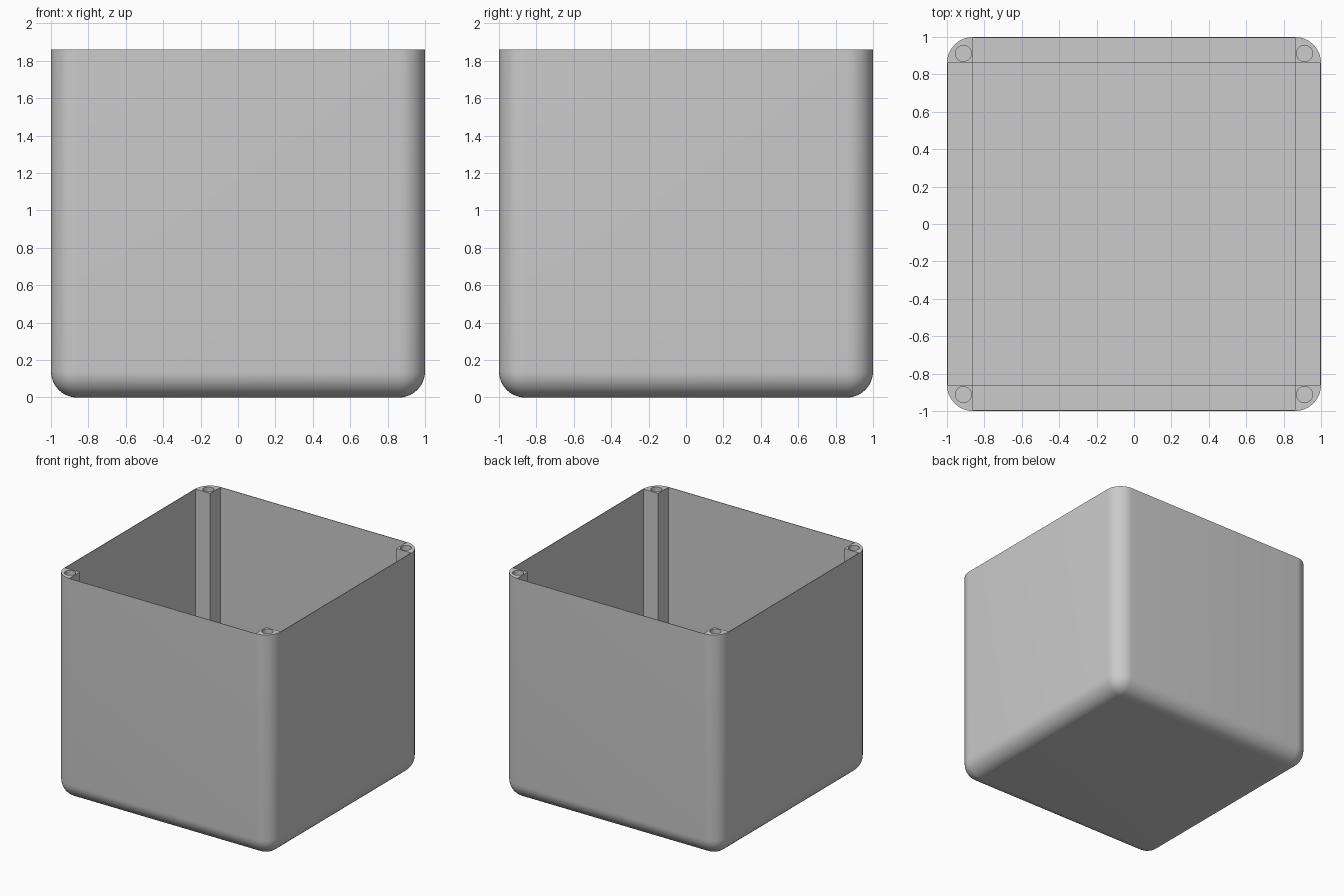
import bpy, bmesh, math
from mathutils import Matrix, Vector

if "Cube" in bpy.data.objects:
    bpy.data.objects.remove(bpy.data.objects["Cube"], do_unlink=True)

HEIGHT, RADIUS, WALL = 1.86, 0.14, 0.005
POST = 1 - RADIUS            # inner face of the corner posts
HOLE, HOLE_AT, HOLE_DEPTH = 0.043, 0.912, 0.4

grey = bpy.data.materials.new("light_grey")
grey.use_nodes = True
colour = (0.6, 0.6, 0.6, 1)
grey.diffuse_color = colour
grey.node_tree.nodes["Principled BSDF"].inputs["Base Color"].default_value = colour


def box(bm, half_x, half_y, bottom, top):
    size = Matrix.Diagonal((2 * half_x, 2 * half_y, top - bottom, 1))
    place = Matrix.Translation((0, 0, (bottom + top) / 2))
    bmesh.ops.create_cube(bm, size=1, matrix=place @ size)


def to_object(bm, name):
    mesh = bpy.data.meshes.new(name)
    bm.to_mesh(mesh)
    bm.free()
    mesh.materials.append(grey)
    obj = bpy.data.objects.new(name, mesh)
    bpy.context.collection.objects.link(obj)
    return obj


# Outer body: rounded upright and bottom edges, flat rim
bm = bmesh.new()
box(bm, 1, 1, 0, HEIGHT)
rounded = [e for e in bm.edges if any(v.co.z < 0.01 for v in e.verts)]
bmesh.ops.bevel(bm, geom=rounded, offset=RADIUS, segments=12,
                profile=0.5, affect='EDGES')
body = to_object(bm, "box_body")

# Cavity: two crossing slots leave the corner posts, a well deepens the floor
inner = 1 - WALL
cutters = []
for half_x, half_y, bottom in ((inner, POST, RADIUS), (POST, inner, RADIUS),
                               (POST, POST, WALL)):
    bm = bmesh.new()
    box(bm, half_x, half_y, bottom, HEIGHT + 0.2)
    cutters.append(to_object(bm, "cavity_cutter"))

# Screw holes in the four posts
bm = bmesh.new()
for sx in (-1, 1):
    for sy in (-1, 1):
        bmesh.ops.create_cone(
            bm, cap_ends=True, segments=32, radius1=HOLE, radius2=HOLE,
            depth=2 * HOLE_DEPTH,
            matrix=Matrix.Translation((sx * HOLE_AT, sy * HOLE_AT, HEIGHT)))
cutters.append(to_object(bm, "screw_hole_cutter"))

for cutter in cutters:
    cutter.hide_render = True
    cut = body.modifiers.new("cut", 'BOOLEAN')
    cut.operation, cut.solver, cut.object = 'DIFFERENCE', 'EXACT', cutter

# Bake the cuts and drop the cutters
graph = bpy.context.evaluated_depsgraph_get()
mesh = bpy.data.meshes.new_from_object(body.evaluated_get(graph))
body.modifiers.clear()
body.data = mesh
for cutter in cutters:
    bpy.data.objects.remove(cutter, do_unlink=True)

bpy.ops.object.select_all(action='DESELECT')
body.select_set(True)
bpy.context.view_layer.objects.active = body
bpy.ops.object.shade_smooth_by_angle(angle=math.radians(35))
